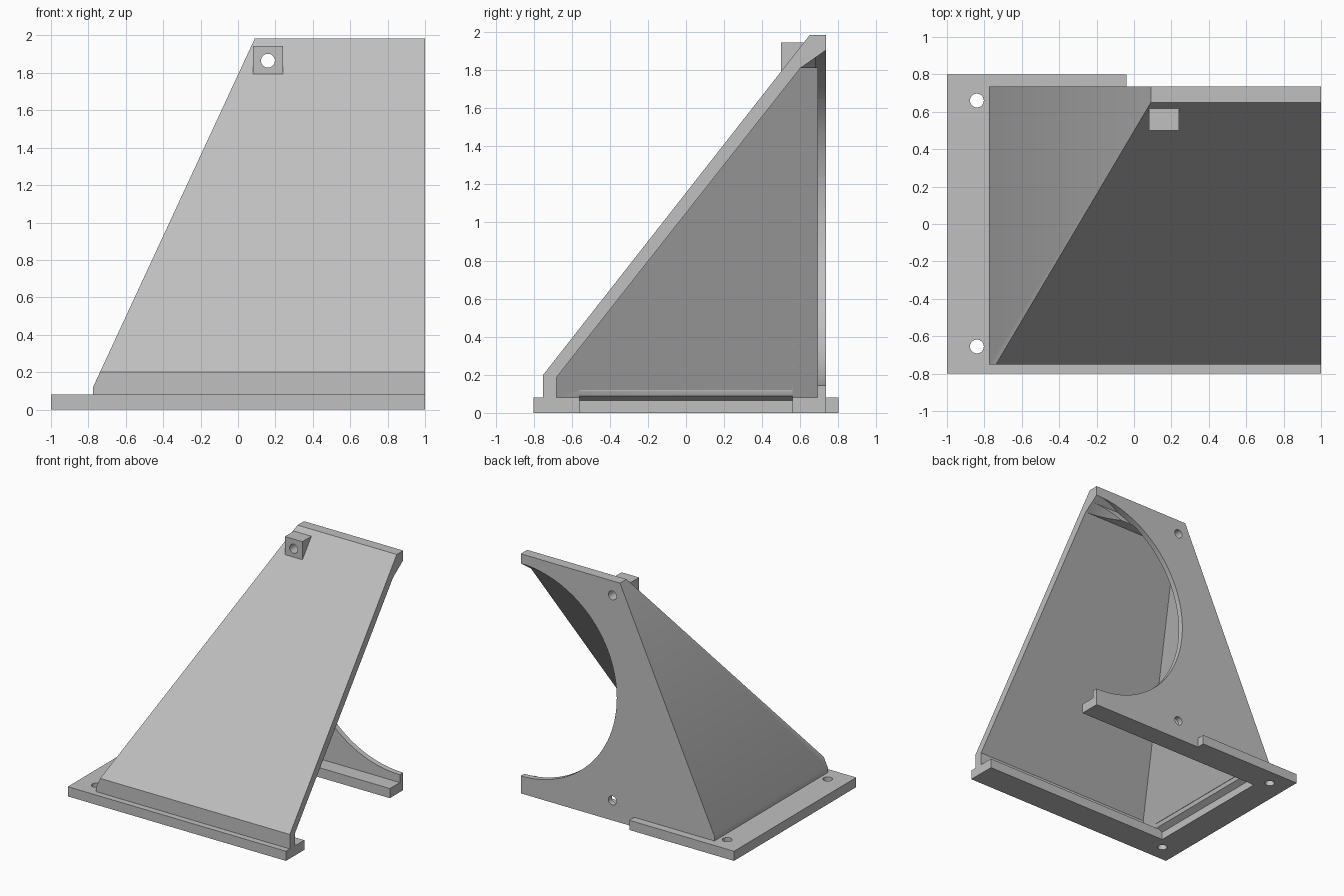
import bpy, bmesh, math
from mathutils import Vector, Matrix

old = bpy.data.objects.get("Cube")
if old:
    bpy.data.objects.remove(old, do_unlink=True)

grey = bpy.data.materials.new("plain grey")
grey.use_nodes = True
grey.diffuse_color = (0.53, 0.53, 0.53, 1)
grey.node_tree.nodes["Principled BSDF"].inputs["Base Color"].default_value = grey.diffuse_color


def add_object(name, bm):
    bmesh.ops.recalc_face_normals(bm, faces=bm.faces)
    mesh = bpy.data.meshes.new(name)
    bm.to_mesh(mesh)
    bm.free()
    mesh.materials.append(grey)
    obj = bpy.data.objects.new(name, mesh)
    bpy.context.collection.objects.link(obj)
    return obj


def clip(bm, point, normal):
    """Remove everything on the normal's side of a plane and cap the cut."""
    cut = bmesh.ops.bisect_plane(bm, geom=bm.verts[:] + bm.edges[:] + bm.faces[:],
                                 plane_co=point, plane_no=normal, clear_outer=True)
    edges = [e for e in cut["geom_cut"] if isinstance(e, bmesh.types.BMEdge)]
    bmesh.ops.holes_fill(bm, edges=edges, sides=0)


def prism(name, profile, axis, low, high, plane=None):
    """Extrude a 2D profile along an axis, optionally clipped by a plane."""
    bm = bmesh.new()
    verts = []
    for point in profile:
        co = list(point)
        co.insert(axis, low)
        verts.append(bm.verts.new(co))
    face = bm.faces.new(verts)
    new = bmesh.ops.extrude_face_region(bm, geom=[face])["geom"]
    shift = Vector((0, 0, 0))
    shift[axis] = high - low
    bmesh.ops.translate(bm, vec=shift, verts=[v for v in new if isinstance(v, bmesh.types.BMVert)])
    bmesh.ops.recalc_face_normals(bm, faces=bm.faces)
    if plane:
        clip(bm, *plane)
    return add_object(name, bm)


def drum(name, axis, x, other, low, high, r_low, r_high, sides=32, plane=None):
    """Cylinder or cone along y (axis 1) or z (axis 2)."""
    bm = bmesh.new()
    mid = (low + high) / 2
    if axis == 1:
        place = Matrix.Translation((x, mid, other)) @ Matrix.Rotation(-math.pi / 2, 4, "X")
    else:
        place = Matrix.Translation((x, other, mid))
    bmesh.ops.create_cone(bm, cap_ends=True, segments=sides, radius1=r_low, radius2=r_high,
                          depth=high - low, matrix=place)
    if plane:
        clip(bm, *plane)
    return add_object(name, bm)


def combine(target, tool, operation):
    mod = target.modifiers.new(operation.lower(), "BOOLEAN")
    mod.operation = operation
    mod.solver = "EXACT"
    mod.object = tool
    bpy.context.view_layer.objects.active = target
    bpy.ops.object.modifier_apply(modifier=mod.name)
    bpy.data.objects.remove(tool, do_unlink=True)


# Sloping hood with a leaning side wall
lean = Vector((-1, 0, 0.464))
hood = prism("duct_hood",
             [(-0.75, 0.03), (-0.75, 0.2), (0.65, 1.985), (0.735, 1.985), (0.735, 0.03)],
             0, -0.775, 1, (Vector((-0.775, 0, 0.12)), lean))

# Mounting flange with a wider rear lip on one half
flange = prism("flange",
               [(-1, -0.8), (1, -0.8), (1, 0.735), (-0.04, 0.735), (-0.04, 0.8), (-1, 0.8)],
               2, 0, 0.08)
combine(hood, flange, "UNION")

# Square screw boss on the slope
boss = prism("screw_boss", [(0.08, 1.795), (0.24, 1.795), (0.24, 1.945), (0.08, 1.945)],
             1, 0.5, 0.68)
combine(hood, boss, "UNION")

# Hollow interior, open on one side
cavity = prism("cavity",
               [(-0.68, 0.08), (-0.68, 0.187), (0.6, 1.81), (0.69, 1.81), (0.69, 0.08)],
               0, -0.9, 1.1, (Vector((-0.715, 0, 0.08)), lean))
combine(hood, cavity, "DIFFERENCE")

# Floor opening with a chamfered end
opening = prism("floor_opening",
                [(-0.76, -0.05), (-0.76, 0.065), (-0.7, 0.095), (-0.7, 0.12),
                 (1.1, 0.12), (1.1, -0.05)], 1, -0.56, 0.56)
combine(hood, opening, "DIFFERENCE")

# Round rear port, flared at the top
port = drum("rear_port", 1, 1, 1.025, 0.68, 0.76, 0.88, 0.88, 128,
            (Vector((1, 0.6, 1.81)), Vector((0, -0.095, 0.135))))
combine(hood, port, "DIFFERENCE")
flare = drum("port_flare", 1, 1, 1.025, 0.6, 0.76, 0.785, 0.8976, 128)
combine(hood, flare, "DIFFERENCE")

# Screw holes: upper one through the boss, lower one through the back plate
combine(hood, drum("upper_hole", 1, 0.16, 1.865, 0.4, 0.9, 0.037, 0.037), "DIFFERENCE")
combine(hood, drum("lower_hole", 1, 0.16, 0.165, 0.63, 0.9, 0.037, 0.037), "DIFFERENCE")
for y in (-0.655, 0.66):
    combine(hood, drum("flange_hole", 2, -0.84, y, -0.1, 0.2, 0.037, 0.037), "DIFFERENCE")

bpy.ops.object.select_all(action="DESELECT")
hood.select_set(True)
bpy.context.view_layer.objects.active = hood
bpy.ops.object.shade_smooth_by_angle(angle=math.radians(25))
